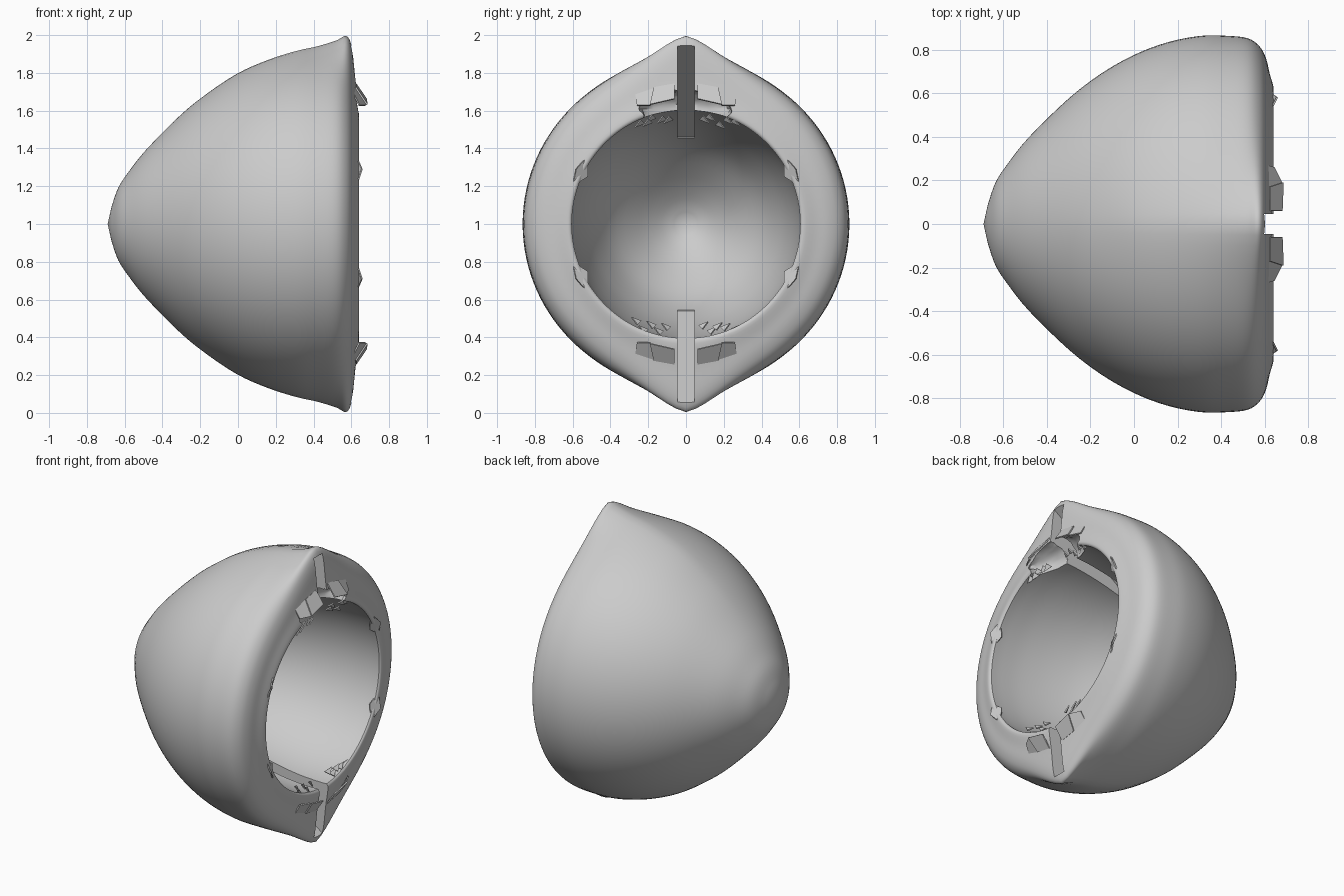
import bpy, bmesh, math, random
from mathutils import Vector

if "Cube" in bpy.data.objects:
    bpy.data.objects.remove(bpy.data.objects["Cube"])

random.seed(4)
SEG = 120


def catmull(pts, sub=4):
    """Smooth a short list of profile points."""
    out = []
    for i in range(len(pts) - 1):
        a, b, c, d = (Vector(pts[min(max(j, 0), len(pts) - 1)]) for j in range(i - 1, i + 3))
        for k in range(sub):
            t = k / sub
            out.append(0.5 * (2 * b + (c - a) * t + (2 * a - 5 * b + 4 * c - d) * t * t
                              + (3 * b - a - 3 * c + d) * t ** 3))
    return out + [Vector(pts[-1])]


def make_object(name, bm):
    bmesh.ops.recalc_face_normals(bm, faces=bm.faces)
    mesh = bpy.data.meshes.new(name)
    bm.to_mesh(mesh)
    bm.free()
    ob = bpy.data.objects.new(name, mesh)
    bpy.context.collection.objects.link(ob)
    return ob


# Profile: x along the axis, radius, strength of the top and bottom ridge
outer = [(-.67, .09, 0), (-.635, .19, 0), (-.58, .275, 0), (-.48, .40, 0),
         (-.3, .575, .01), (-.15, .69, .015), (0, .775, .03), (.15, .832, .04),
         (.3, .862, .06), (.42, .863, .09), (.52, .852, .14), (.575, .815, .22),
         (.605, .76, .22), (.622, .69, .12), (.64, .625, .02), (.63, .605, 0)]
inner = [(.63, .605, 0), (.55, .605, 0), (.4, .595, 0), (.2, .56, 0), (0, .50, 0),
         (-.2, .40, 0), (-.37, .25, 0), (-.47, .13, 0), (-.51, .05, 0)]


# Thick bowl shell, revolved around x
bm = bmesh.new()
rings = []
for x, r, ridge in catmull(outer) + catmull(inner)[1:]:
    ring = []
    for i in range(SEG):
        a = 2 * math.pi * i / SEG
        off = math.asin(min(1, abs(math.sin(a))))       # angle from the vertical
        rad = r * (1 + ridge * math.exp(-(off / .27) ** 1.4))
        ring.append(bm.verts.new((x, rad * math.sin(a), 1 + rad * math.cos(a))))
    rings.append(ring)
for a, b in zip(rings, rings[1:]):
    for i in range(SEG):
        j = (i + 1) % SEG
        bm.faces.new((a[i], a[j], b[j], b[i]))
for ring, x in ((rings[0], -.69), (rings[-1], -.52)):
    tip = bm.verts.new((x, 0, 1))
    for i in range(SEG):
        bm.faces.new((ring[i], ring[(i + 1) % SEG], tip))
shell = make_object("bowl_shell", bm)

# Cutters: narrow slot and ragged hollow at both ends of the rim
cutters = []
for s in (1, -1):
    bm = bmesh.new()
    side = [bm.verts.new((x, -.045, 1 + s * z))
            for x, z in ((.9, .955), (.6, .945), (-.1, .46), (-.1, .3), (.9, .3))]
    face = bm.faces.new(side)
    ext = bmesh.ops.extrude_face_region(bm, geom=[face])
    bmesh.ops.translate(bm, vec=(0, .09, 0),
                        verts=[v for v in ext["geom"] if isinstance(v, bmesh.types.BMVert)])
    cutters.append(make_object("slot_cutter", bm))
    bm = bmesh.new()
    bmesh.ops.create_uvsphere(bm, u_segments=24, v_segments=14, radius=1)
    for v in bm.verts:
        k = 1 + random.uniform(-.06, .06)
        v.co = (.62 + .13 * k * v.co.x, .24 * k * v.co.y, 1 + s * (.61 + .10 * k * v.co.z))
    cutters.append(make_object("hollow_cutter", bm))

bpy.context.view_layer.objects.active = shell
shell.select_set(True)
for c in cutters:
    c.hide_render = True
    mod = shell.modifiers.new("cut", 'BOOLEAN')
    mod.operation = 'DIFFERENCE'
    mod.solver = 'EXACT'
    mod.object = c
    bpy.ops.object.modifier_apply(modifier=mod.name)
for c in cutters:
    bpy.data.objects.remove(c)
bpy.ops.object.shade_smooth_by_angle(angle=math.radians(40))


def shard(bm, pts):
    """Thin torn flake."""
    bm.faces.new([bm.verts.new(p) for p in pts])


# Torn flakes around the slot, mirrored left-right and top-bottom
bm = bmesh.new()
for sy in (1, -1):
    for sz in (1, -1):
        def p(x, y, z):
            return (x, sy * y, 1 + sz * z)
        shard(bm, [p(.62, .06, .74), p(.62, .17, .72), p(.68, .19, .63), p(.675, .06, .66)])
        shard(bm, [p(.62, .17, .72), p(.61, .27, .70), p(.645, .26, .63), p(.68, .19, .63)])
        shard(bm, [p(.62, .52, .25), p(.63, .60, .20), p(.66, .58, .29), p(.63, .52, .36)])
        for i in range(5):
            y = .07 + .04 * i + random.uniform(-.01, .01)
            z = .56 - .1 * y + random.uniform(-.02, .02)
            shard(bm, [p(.60, y, z), p(.62, y + .05, z - .02), p(.63, y + .02, z + .02)])
flakes = make_object("torn_flakes", bm)
mod = flakes.modifiers.new("thickness", 'SOLIDIFY')
mod.thickness = .008
